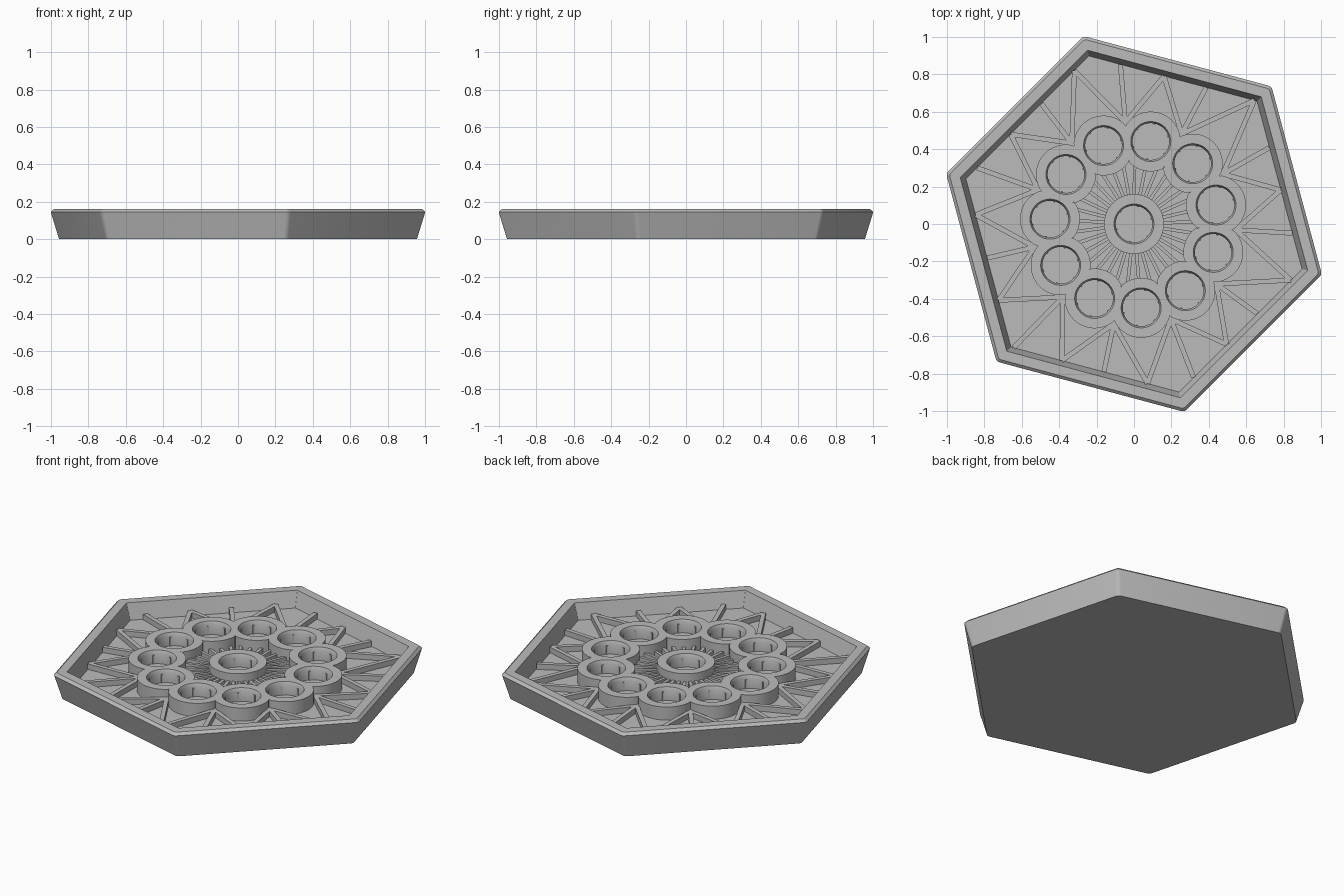
import bpy, bmesh, math
from math import sin, cos, pi, radians

cube = bpy.data.objects.get("Cube")
if cube:
    bpy.data.objects.remove(cube, do_unlink=True)

grey = bpy.data.materials.new("plain_grey")
grey.use_nodes = True
colour = (0.5, 0.5, 0.5, 1)
grey.diffuse_color = colour
grey.node_tree.nodes["Principled BSDF"].inputs["Base Color"].default_value = colour

FLOOR, TOP, RIB_TOP = 0.065, 0.145, 0.098
PETALS, ORBIT, START = 11, 0.45, radians(78.5)
STEP = 2 * pi / PETALS
RING, HOLE = 0.16, 0.107


def finish(name, bm):
    bmesh.ops.recalc_face_normals(bm, faces=bm.faces)
    mesh = bpy.data.meshes.new(name)
    bm.to_mesh(mesh)
    bm.free()
    obj = bpy.data.objects.new(name, mesh)
    bpy.context.collection.objects.link(obj)
    mesh.materials.append(grey)
    bpy.ops.object.select_all(action="DESELECT")
    obj.select_set(True)
    bpy.context.view_layer.objects.active = obj
    bpy.ops.object.shade_smooth_by_angle(angle=radians(25))
    return obj


def bridge(bm, a, b, skip=()):
    n = len(a)
    for i in range(n):
        if i not in skip:
            j = (i + 1) % n
            bm.faces.new((a[i], a[j], b[j], b[i]))


def hexagon(bm, radius, z, fillet):
    """Hexagonal loop with softened corners."""
    loop = []
    for k in range(6):
        a = radians(60 * k - 15)
        c = radius - fillet / cos(pi / 6)
        for t in range(-2, 3):
            b = a + radians(15 * t)
            loop.append(bm.verts.new((c * cos(a) + fillet * cos(b),
                                      c * sin(a) + fillet * sin(b), z)))
    return loop


# Tapered tray with chamfered rim and sloping inner wall
bm = bmesh.new()
sections = [(0.994, 0, 0.03), (1.04, 0.145, 0.03), (1.022, 0.16, 0.02),
            (0.962, 0.16, 0.004), (0.93, FLOOR, 0.004)]
loops = [hexagon(bm, *s) for s in sections]
for a, b in zip(loops, loops[1:]):
    bridge(bm, a, b)
bm.faces.new(loops[0])
bm.faces.new(loops[-1])
finish("hexagonal_tray", bm)


def add_ring(bm, x, y, heading, clip=None):
    """Socket ring with a chamfered hole; clip trims it against its neighbours."""
    n = 72
    outer, trimmed = [], []
    for i in range(n):
        t = heading + 2 * pi * i / n
        r, cut = RING, False
        if clip:
            for side in (-1, 1):
                # direction normal to the plane shared with the neighbour
                d = cos(t - heading - side * (STEP / 2 + pi / 2))
                if d > 0 and clip / d < r:
                    r, cut = clip / d, True
        outer.append((t, r))
        trimmed.append(cut)
    skip = {i for i in range(n) if trimmed[i] and trimmed[(i + 1) % n]}

    def loop(points, z):
        return [bm.verts.new((x + r * cos(t), y + r * sin(t), z)) for t, r in points]
    hole = [(t, HOLE) for t, r in outer]
    lip = [(t, HOLE - 0.009) for t, r in outer]
    base, rim = loop(outer, FLOOR - 0.01), loop(outer, TOP)
    edge, throat, foot = loop(hole, TOP), loop(lip, TOP - 0.02), loop(lip, FLOOR + 0.001)
    bridge(bm, base, rim, skip)
    bridge(bm, rim, edge)
    bridge(bm, edge, throat)
    bridge(bm, throat, foot)
    bm.faces.new(foot)


def add_bar(bm, p, q, width, top=RIB_TOP):
    """Straight rib from p to q standing on the floor."""
    dx, dy = q[0] - p[0], q[1] - p[1]
    s = width / 2 / math.hypot(dx, dy)
    nx, ny = -dy * s, dx * s
    flat = [(p[0] + nx, p[1] + ny), (q[0] + nx, q[1] + ny),
            (q[0] - nx, q[1] - ny), (p[0] - nx, p[1] - ny)]
    low = [bm.verts.new((*c, FLOOR - 0.01)) for c in flat]
    high = [bm.verts.new((*c, top)) for c in flat]
    bridge(bm, low, high)
    bm.faces.new(high)
    bm.faces.new(low)


def polar(r, a):
    return r * cos(a), r * sin(a)


def wall_point(a):
    """Point on the foot of the tray wall in direction a."""
    off = (a - radians(15)) % (pi / 3) - pi / 3
    off = min(off, off + pi / 3, key=abs)
    return polar(0.805 / cos(off), a)


# Circle of joined socket rings, and the central socket
bm = bmesh.new()
for k in range(PETALS):
    a = START + k * STEP
    add_ring(bm, *polar(ORBIT, a), a, ORBIT * sin(STEP / 2))
finish("socket_circle", bm)
bm = bmesh.new()
add_ring(bm, 0, 0, 0)
finish("centre_socket", bm)

# Small grip nubs inside every socket
bm = bmesh.new()
centres = [(0, 0)] + [polar(ORBIT, START + k * STEP) for k in range(PETALS)]
for x, y in centres:
    for j in range(6):
        a = j * pi / 3 + 0.3
        (px, py), (qx, qy) = polar(0.101, a), polar(0.093, a)
        add_bar(bm, (x + px, y + py), (x + qx, y + qy), 0.01, TOP - 0.025)
finish("grip_nubs", bm)

# Zigzag and straight ribs between the sockets and the wall
bm = bmesh.new()
for k in range(PETALS):
    peak = START + k * STEP
    notch = peak + STEP / 2
    add_bar(bm, polar(0.52, notch), wall_point(notch), 0.026)
    for side in (-1, 1):
        add_bar(bm, polar(0.545, peak + side * STEP / 2), wall_point(peak), 0.026)
finish("outer_ribs", bm)

# Fine radial ribs around the central socket
bm = bmesh.new()
for k in range(3 * PETALS):
    a = START + k * STEP / 3
    reach = 0.36 if k % 3 else 0.31
    add_bar(bm, polar(0.15, a), polar(reach, a), 0.018)
finish("inner_ribs", bm)
